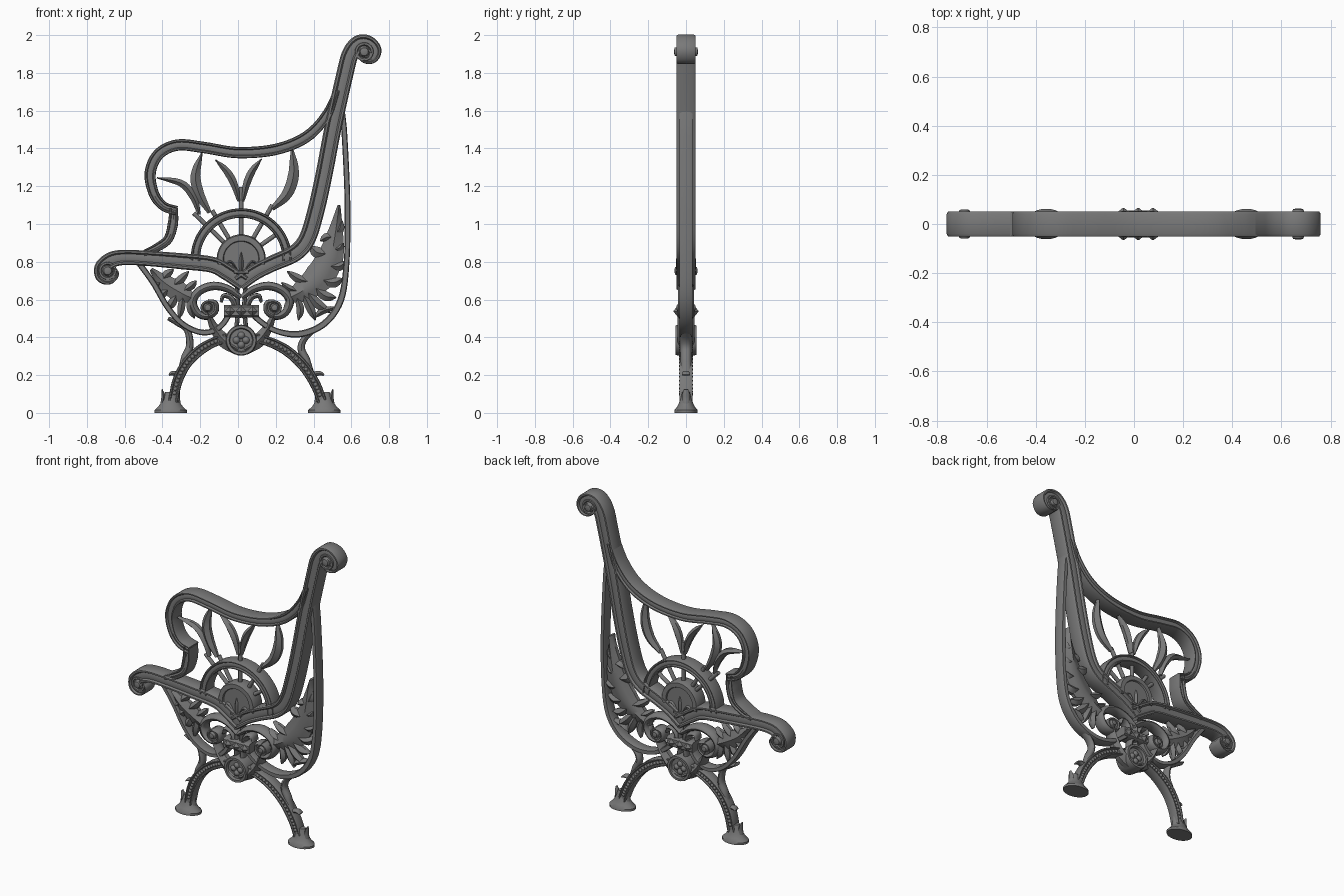
import bpy, bmesh, math
from mathutils import Vector, Matrix

CX = 0.017  # axis of the central ornament
IRON = bpy.data.materials.new("dark_cast_iron")
IRON.diffuse_color = (.19, .19, .19, 1)

# cross-sections: (across the path, along y), both in -1..1
GROOVE = [(-1, -.8), (-.85, -1), (-.62, -1), (-.45, -.75), (0, -.84), (.45, -.75), (.62, -1), (.85, -1), (1, -.8)]
GROOVE += [(u, -v) for u, v in reversed(GROOVE)]
ROUND = [(math.cos(math.tau * i / 12), math.sin(math.tau * i / 12)) for i in range(12)]
BAR = [(-1, -.7), (-.7, -1), (.7, -1), (1, -.7), (1, .7), (.7, 1), (-.7, 1), (-1, .7)]
LEAF = [(-1, -.35), (-.45, -.7), (0, -1), (.45, -.7), (1, -.35), (1, .35), (.45, .7), (0, 1), (-.45, .7), (-1, .35)]


def finish(name, bm):
    bmesh.ops.recalc_face_normals(bm, faces=bm.faces)
    me = bpy.data.meshes.new(name)
    bm.to_mesh(me)
    bm.free()
    me.materials.append(IRON)
    me.shade_smooth()
    me.set_sharp_from_angle(angle=math.radians(40))
    ob = bpy.data.objects.new(name, me)
    bpy.context.collection.objects.link(ob)
    return ob


def spline(pts, n=6):
    """Catmull-Rom through any tuples."""
    p = [Vector(q) for q in pts]
    p = [p[0] * 2 - p[1]] + p + [p[-1] * 2 - p[-2]]
    out = []
    for i in range(1, len(p) - 2):
        a, b, c, d = p[i - 1:i + 3]
        for k in range(n):
            t = k / n
            out.append(.5 * (2 * b + (c - a) * t + (2 * a - 5 * b + 4 * c - d) * t * t + (3 * b - a - 3 * c + d) * t ** 3))
    return out + [p[-2]]


def sweep(name, pts, w, d, prof=BAR, n=6, thin=False):
    """Sweep a section along an xz path; w is a width or list of widths, d half depth."""
    path = spline(pts, n)
    ws = w if isinstance(w, (list, tuple)) else [w, w]
    bm = bmesh.new()
    rings = []
    for i, p in enumerate(path):
        t = (path[min(i + 1, len(path) - 1)] - path[max(i - 1, 0)]).normalized()
        f = i / (len(path) - 1) * (len(ws) - 1)
        k = min(int(f), len(ws) - 2)
        wi = max(ws[k] + (ws[k + 1] - ws[k]) * (f - k), .006)
        di = d * (.35 + .65 * wi / max(ws)) if thin else d
        rings.append([bm.verts.new((p.x - t.y * u * wi / 2, v * di, p.y + t.x * u * wi / 2)) for u, v in prof])
    m = len(prof)
    for a, b in zip(rings, rings[1:]):
        for j in range(m):
            bm.faces.new((a[j], a[(j + 1) % m], b[(j + 1) % m], b[j]))
    bm.faces.new(rings[0])
    bm.faces.new(rings[-1])
    return finish(name, bm)


def leaf(name, pts, w, d=.032):
    return sweep(name, pts, [w * .4, w * .8, w, w, w * .75, w * .1], d, LEAF, thin=True)


def lathe(name, prof, loc, y_axis=False, sy=1.0, seg=28):
    """Spin (radius, height) pairs about z, or about y for roundels."""
    bm = bmesh.new()
    rings = [[bm.verts.new((r * math.cos(math.tau * i / seg), r * math.sin(math.tau * i / seg) * sy, h)) for i in range(seg)] for r, h in prof]
    for a, b in zip(rings, rings[1:]):
        for j in range(seg):
            bm.faces.new((a[j], a[(j + 1) % seg], b[(j + 1) % seg], b[j]))
    bm.faces.new(rings[0])
    bm.faces.new(rings[-1])
    if y_axis:
        bm.transform(Matrix.Rotation(math.pi / 2, 4, 'X'))
    bm.transform(Matrix.Translation(loc))
    return finish(name, bm)


def roundel(name, x, z, r, h):
    half = [(r, h * .6), (r * .95, h * .78), (r * .75, h * .78), (r * .62, h * .62), (r * .5, h * .75), (r * .42, h * .95), (r * .2, h), (.002, h)]
    lathe(name, [(a, -b) for a, b in reversed(half)] + half, (x, 0, z), True)


def mirror(pts):
    return [(2 * CX - x, z) for x, z in pts]


def polar(r, a, cz=.815):
    return CX + r * math.cos(math.radians(a)), cz + r * math.sin(math.radians(a))


def arc(r, a0, a1, k=13):
    return [polar(r, a0 + (a1 - a0) * i / (k - 1)) for i in range(k)]


# seat rail with front scroll, and back rail with top scroll
sweep("seat_rail", [(.03, .685), (-.06, .745), (-.14, .785), (-.3, .803), (-.48, .818), (-.6, .823), (-.67, .81), (-.717, .77), (-.715, .725),
      (-.68, .708), (-.65, .735), (-.665, .765)], [.085, .085, .085, .085, .08, .08, .085, .085, .08, .055, .04, .03], .05, GROOVE)
sweep("back_rail", [(.005, .685), (.09, .745), (.18, .79), (.3, .845), (.365, .92), (.41, 1.06), (.455, 1.26), (.505, 1.52), (.565, 1.79), (.595, 1.9),
      (.64, 1.955), (.69, 1.957), (.725, 1.92), (.712, 1.878), (.67, 1.872), (.645, 1.905)],
      [.085, .085, .085, .09, .09, .09, .09, .09, .09, .09, .09, .08, .07, .055, .04, .03], .05, GROOVE)
roundel("front_scroll_boss", -.69, .752, .048, .06)
roundel("top_scroll_boss", .668, 1.912, .05, .063)

# armrest, with its notch
sweep("armrest", [(.525, 1.71), (.465, 1.57), (.36, 1.46), (.2, 1.395), (0, 1.378), (-.18, 1.405), (-.32, 1.418), (-.42, 1.37), (-.465, 1.27),
      (-.445, 1.16), (-.395, 1.095), (-.325, 1.07)], [.03, .055, .06, .06, .06, .06, .06, .06, .06, .055, .05, .05], .05, GROOVE)
sweep("armrest_support", [(-.34, 1.085), (-.345, 1.0), (-.37, .92), (-.43, .875), (-.5, .845)], [.045, .055, .05, .045, .03], .048, GROOVE)

# thin outer frame behind and below
sweep("rear_frame", [(.55, 1.66), (.562, 1.5), (.575, 1.25), (.58, 1.05), (.575, .8), (.545, .6), (.46, .475), (.33, .418), (.2, .435), (.1, .5), (.05, .57)],
      [.015, .03, .03, .03, .03, .035, .035, .035, .03, .03, .03], .035)
sweep("front_frame", [(-.53, .8), (-.45, .69), (-.37, .555), (-.285, .465), (-.18, .425), (-.09, .46), (-.02, .57)], .03, .035)

# sunburst: arch, hub, spokes and leaves
sweep("arch", arc(.243, -2, 182), .05, .045, GROOVE, n=4)
sweep("hub_rim", arc(.11, -15, 195), .04, .047, BAR, n=3)
bm = bmesh.new()
plate = [bm.verts.new((x, -.038, z)) for x, z in arc(.11, -10, 190) + [(CX, .66)]]
top = bmesh.ops.extrude_face_region(bm, geom=[bm.faces.new(plate)])["geom"]
bmesh.ops.translate(bm, verts=[g for g in top if isinstance(g, bmesh.types.BMVert)], vec=(0, .076, 0))
finish("hub_plate", bm)
for i, (a, r) in enumerate([(35, .25), (60, .33), (90, .38), (121, .3), (136, .35)]):
    sweep(f"spoke_{i}", [polar(.1, a), polar(r, a)], .024, .014, ROUND, n=1)
for i, (w, pts) in enumerate([
        (.04, [(-.205, 1.05), (-.235, 1.14), (-.3, 1.215), (-.43, 1.245)]),
        (.055, [(-.15, 1.06), (-.205, 1.16), (-.225, 1.26), (-.19, 1.38)]),
        (.04, [(.005, 1.12), (-.02, 1.21), (-.06, 1.28), (-.12, 1.34)]),
        (.04, [(.025, 1.12), (.045, 1.21), (.075, 1.28), (.125, 1.345)]),
        (.06, [(.18, 1.08), (.26, 1.16), (.295, 1.27), (.285, 1.41)])]):
    leaf(f"sun_leaf_{i}", pts, w)

# lily relief on the hub
leaf("lily_centre", [(CX, .7), (CX, .76), (CX, .82), (CX, .875)], .05, .054)
for side, f in (("left", list), ("right", mirror)):
    leaf(f"lily_{side}", f([(CX, .71), (-.01, .765), (-.04, .8), (-.065, .785), (-.06, .76)]), .03, .052)
sweep("lily_band", [(-.02, .745), (.055, .745)], .016, .053, n=1)

# lower ornament: scrolls, horns, curls, band, medallion
for side, f in (("left", list), ("right", mirror)):
    sweep(f"scroll_{side}", f([(.015, .61), (-.05, .655), (-.13, .672), (-.205, .645), (-.24, .59), (-.215, .53), (-.165, .51), (-.12, .535),
          (-.12, .58), (-.16, .592)]), [.03, .04, .045, .045, .045, .04, .035, .03, .03, .02], .042, ROUND)
    roundel(f"scroll_boss_{side}", f([(-.16, .557)])[0][0], .557, .038, .05)
    sweep(f"horn_{side}", f([(0, .335), (-.07, .38), (-.125, .45), (-.165, .54)]), [.06, .075, .05, .015], .045, LEAF)
    sweep(f"inner_curl_{side}", f([(.005, .5), (-.03, .6), (-.075, .62), (-.09, .585)]), [.03, .03, .025, .015], .035, ROUND)
    sweep(f"stem_{side}", f([(-.005, .67), (.0, .55), (-.01, .43)]), .024, .03, ROUND)
sweep("band", [(-.075, .538), (.11, .538)], .065, .046, n=1)
bm = bmesh.new()
for x in (-.043, CX, .077):
    for y in (-.046, .046):  # four-sided pyramids pointing outwards
        m = Matrix.Translation((x, y * 1.2, .538)) @ Matrix.Rotation(math.copysign(math.pi / 2, -y), 4, 'X').inverted()
        bmesh.ops.create_cone(bm, cap_ends=True, segments=4, radius1=.028, radius2=.003, depth=.02,
                              matrix=Matrix.Translation((x, y * 1.2, .538)) @ Matrix.Rotation(math.copysign(math.pi / 2, -y), 4, 'X'))
finish("band_diamonds", bm).data.shade_flat()
rim = [(.082, .04), (.078, .055), (.064, .055), (.059, .038), (.002, .038)]
lathe("medallion", [(a, -b) for a, b in reversed(rim)] + rim, (CX, 0, .385), True)
bm = bmesh.new()
for x, z in ((.025, 0), (-.025, 0), (0, .025), (0, -.025)):
    m = Matrix.Translation((CX + x, 0, .385 + z)) @ Matrix.Diagonal((.029, .052, .029, 1))
    bmesh.ops.create_uvsphere(bm, u_segments=16, v_segments=10, radius=1, matrix=m)
finish("quatrefoil", bm)

# large rear foliage: stem plus lobes running to their tips
sweep("rear_foliage", [(.25, .6), (.34, .645), (.43, .72), (.49, .83), (.515, .95), (.535, 1.1)], [.04, .12, .16, .14, .085, .015], .034, LEAF)
for i, (a, b, c, w) in enumerate([
        ((.51, .95), (.535, .97), (.55, 1.02), .05), ((.49, .87), (.53, .87), (.56, .9), .05), ((.47, .78), (.53, .775), (.575, .8), .05),
        ((.43, .71), (.5, .69), (.555, .71), .055), ((.4, .67), (.46, .62), (.52, .61), .05), ((.36, .65), (.42, .58), (.49, .53), .05),
        ((.34, .64), (.38, .56), (.41, .49), .045), ((.31, .62), (.33, .55), (.32, .49), .04), ((.29, .61), (.26, .57), (.25, .52), .03),
        ((.5, .93), (.47, .93), (.435, .91), .045), ((.48, .84), (.42, .85), (.385, .88), .06), ((.39, .69), (.32, .71), (.26, .75), .045),
        ((.33, .64), (.27, .66), (.23, .69), .035), ((.41, .51), (.45, .54), (.52, .56), .035)]):
    leaf(f"rear_lobe_{i}", [a, b, c], w, .032)

# smaller front foliage
sweep("front_foliage", [(-.46, .76), (-.39, .69), (-.31, .64), (-.23, .6)], [.02, .09, .11, .04], .034, LEAF)
for i, (a, b, c, w) in enumerate([
        ((-.4, .7), (-.38, .73), (-.34, .76), .045), ((-.35, .67), (-.31, .7), (-.26, .75), .045), ((-.3, .64), (-.25, .67), (-.22, .7), .04),
        ((-.4, .7), (-.43, .68), (-.45, .69), .035), ((-.36, .66), (-.4, .63), (-.42, .61), .045), ((-.32, .64), (-.35, .58), (-.37, .56), .045),
        ((-.29, .63), (-.3, .56), (-.31, .5), .04), ((-.26, .61), (-.25, .55), (-.23, .5), .04)]):
    leaf(f"front_lobe_{i}", [a, b, c], w, .03)

# legs with bead rows, feet and curled struts
legs = {"front": [(-.02, .4), (-.1, .385), (-.19, .34), (-.27, .265), (-.32, .17), (-.345, .06)],
        "rear": [(.05, .4), (.14, .385), (.25, .335), (.345, .25), (.41, .15), (.445, .06)]}
for side, pts in legs.items():
    sweep(f"{side}_leg", pts, [.05, .05, .055, .055, .055, .05], .034, GROOVE)
    bm = bmesh.new()
    for p in spline(pts, 5)[6:-2]:
        for y in (-.026, .026):
            bmesh.ops.create_icosphere(bm, subdivisions=2, radius=.011, matrix=Matrix.Translation((p.x, y, p.y)))
    finish(f"{side}_leg_beads", bm)
    x = -.357 if side == "front" else .457
    lathe(f"{side}_foot", [(.086, 0), (.086, .014), (.066, .032), (.052, .052), (.04, .075), (.028, .11)], (x, 0, 0), sy=.72)
    for s in (-1, 1):
        leaf(f"{side}_foot_leaf_{s}", [(x + s * .05, .04), (x + s * .038, .08), (x + s * .045, .125)], .022, .022)
sweep("front_strut", [(-.315, .2), (-.28, .29), (-.255, .36), (-.27, .44), (-.32, .475), (-.37, .5)], [.02, .045, .04, .035, .03, .02], .028, ROUND)
sweep("front_leg_spur", [(-.3, .2), (-.345, .21), (-.365, .2)], [.03, .025, .01], .022, ROUND)
sweep("rear_strut", [(.4, .19), (.36, .28), (.335, .34), (.35, .39), (.4, .44)], [.02, .045, .04, .035, .03], .028, ROUND)
sweep("rear_leg_spur", [(.385, .2), (.43, .21), (.455, .2)], [.03, .025, .01], .022, ROUND)
